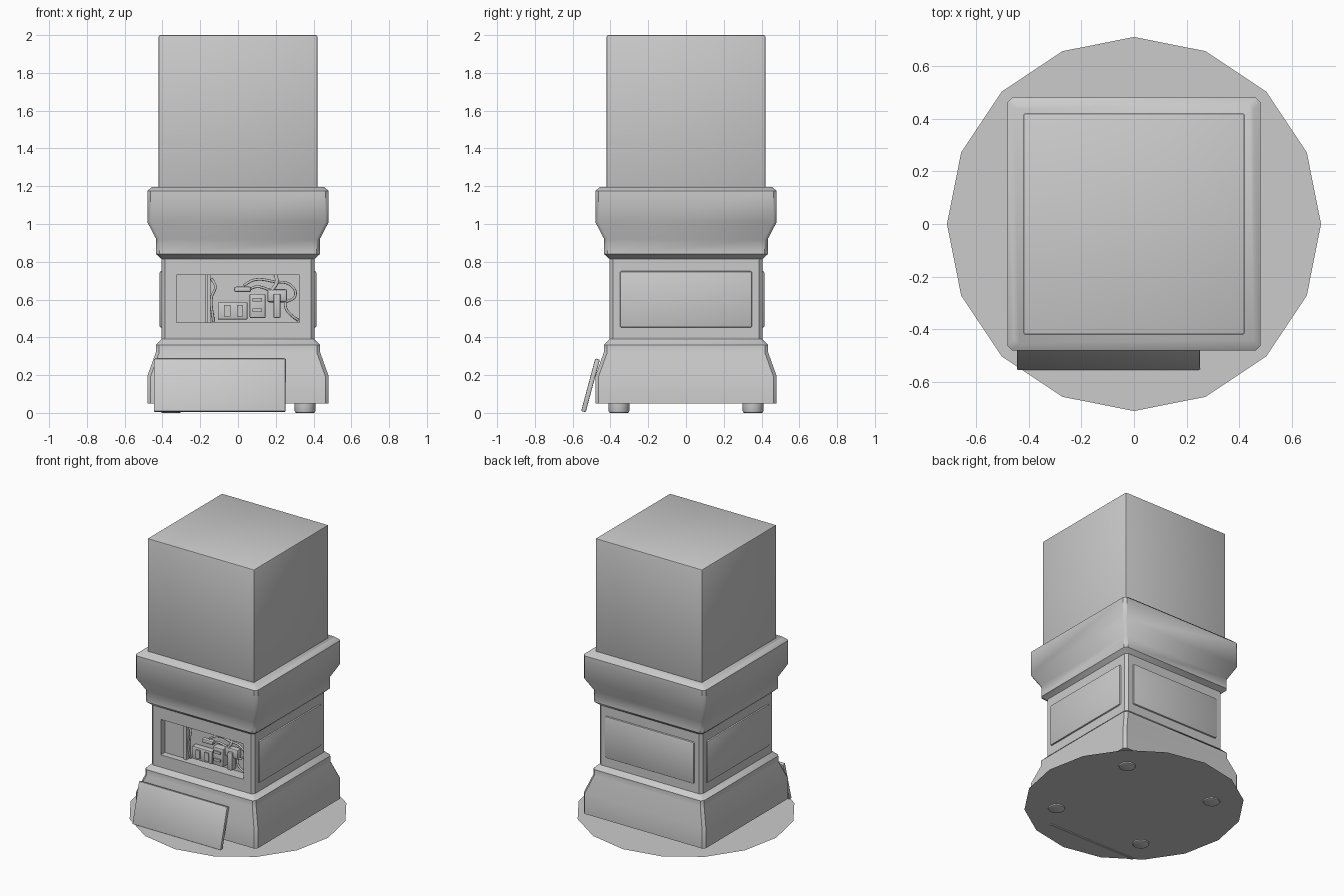
import bpy, bmesh, math
from mathutils import Matrix, Vector

if "Cube" in bpy.data.objects:
    bpy.data.objects.remove(bpy.data.objects["Cube"])

grey = bpy.data.materials.new("light grey")
grey.diffuse_color = (0.6, 0.6, 0.6, 1)
grey.use_nodes = True
grey.node_tree.nodes["Principled BSDF"].inputs["Base Color"].default_value = grey.diffuse_color


def finish(name, bm, smooth=True):
    bmesh.ops.recalc_face_normals(bm, faces=bm.faces)
    me = bpy.data.meshes.new(name)
    bm.to_mesh(me)
    bm.free()
    me.materials.append(grey)
    ob = bpy.data.objects.new(name, me)
    bpy.context.collection.objects.link(ob)
    if smooth:
        smooth_shade(ob)
    return ob


def smooth_shade(ob):
    bpy.ops.object.select_all(action='DESELECT')
    bpy.context.view_layer.objects.active = ob
    ob.select_set(True)
    bpy.ops.object.shade_smooth_by_angle(angle=math.radians(40))


def box(name, lo, hi, bevel=0.0, matrix=None):
    bm = bmesh.new()
    bmesh.ops.create_cube(bm, size=1)
    lo, hi = Vector(lo), Vector(hi)
    for v in bm.verts:
        v.co = (lo + hi) / 2 + v.co * (hi - lo)
    if bevel:
        bmesh.ops.bevel(bm, geom=bm.edges[:], offset=bevel, segments=2,
                        profile=0.5, affect='EDGES')
    if matrix:
        bm.transform(matrix)
    return finish(name, bm, bevel > 0)


def cable(name, pts, r=0.007):
    cu = bpy.data.curves.new(name, 'CURVE')
    cu.dimensions = '3D'
    cu.bevel_depth = r
    cu.bevel_resolution = 2
    cu.resolution_u = 6
    cu.use_fill_caps = True
    sp = cu.splines.new('BEZIER')
    sp.bezier_points.add(len(pts) - 1)
    for bp, p in zip(sp.bezier_points, pts):
        bp.co = p
        bp.handle_left_type = bp.handle_right_type = 'AUTO'
    cu.materials.append(grey)
    ob = bpy.data.objects.new(name, cu)
    bpy.context.collection.objects.link(ob)


# Pedestal: stacked square rings with small cut corners
profile = [(0.48, 0.05), (0.48, 0.195), (0.435, 0.32), (0.435, 0.36),
           (0.405, 0.39), (0.405, 0.815), (0.433, 0.84), (0.433, 0.92),
           (0.48, 1.01), (0.48, 1.175), (0.455, 1.197)]
bm = bmesh.new()
rings = []
for h, z in profile:
    c = h - 0.018
    pts = [(h, -c), (h, c), (c, h), (-c, h), (-h, c), (-h, -c), (-c, -h), (c, -h)]
    rings.append([bm.verts.new((x, y, z)) for x, y in pts])
for a, b in zip(rings, rings[1:]):
    for i in range(8):
        j = (i + 1) % 8
        bm.faces.new((a[i], a[j], b[j], b[i]))
bm.faces.new(rings[0][::-1])
bm.faces.new(rings[-1])
pedestal = finish("pedestal", bm, False)

# Service opening cut in the front
cutter = box("opening_cutter", (-0.325, -0.6, 0.478), (0.325, -0.325, 0.73))
cutter.hide_render = True
mod = pedestal.modifiers.new("opening", 'BOOLEAN')
mod.operation = 'DIFFERENCE'
mod.solver = 'EXACT'
mod.object = cutter
bpy.context.view_layer.objects.active = pedestal
bpy.ops.object.modifier_apply(modifier="opening")
bpy.data.objects.remove(cutter, do_unlink=True)
smooth_shade(pedestal)

# Cover panels on the other three sides
for name, turn in (("right", 90), ("back", 180), ("left", 270)):
    box(name + "_panel", (-0.35, -0.416, 0.452), (0.35, -0.39, 0.75), 0.01,
        Matrix.Rotation(math.radians(turn), 4, 'Z'))

# Removed front panel leaning against the base
lean = Matrix.Translation((-0.097, -0.555, 0.01)) @ Matrix.Rotation(math.radians(-15), 4, 'X')
box("leaning_panel", (-0.348, 0, 0), (0.348, 0.025, 0.288), 0.005, lean)

# Display cover
box("display_cover", (-0.42, -0.42, 1.19), (0.42, 0.42, 2.0), 0.008)

# Feet
for sx in (-1, 1):
    for sy in (-1, 1):
        bm = bmesh.new()
        bmesh.ops.create_cone(bm, cap_ends=True, segments=24, radius1=0.055,
                              radius2=0.055, depth=0.055,
                              matrix=Matrix.Translation((sx * 0.355, sy * 0.355, 0.0275)))
        rim = [e for e in bm.edges if all(v.co.z < 0.01 for v in e.verts)]
        bmesh.ops.bevel(bm, geom=rim, offset=0.01, segments=2, profile=0.5, affect='EDGES')
        finish("foot", bm)

# Thin sixteen-sided floor disc
bm = bmesh.new()
bmesh.ops.create_circle(bm, cap_ends=True, segments=16, radius=0.71,
                        matrix=Matrix.Translation((0, 0, 0.01)))
finish("floor_disc", bm, False)

# Fittings inside the opening
box("blank_housing", (-0.325, -0.36, 0.478), (-0.17, -0.32, 0.73))
box("housing_rail", (-0.165, -0.375, 0.478), (-0.145, -0.32, 0.73))
box("outlet_box", (-0.107, -0.365, 0.495), (0.05, -0.32, 0.585), 0.004)
for x in (-0.073, -0.005):
    box("outlet", (x, -0.373, 0.51), (x + 0.032, -0.36, 0.57))
box("switch_box", (0.062, -0.375, 0.503), (0.145, -0.32, 0.63), 0.004)
for z in (0.535, 0.59):
    box("switch", (0.077, -0.383, z), (0.127, -0.37, z + 0.018))
box("adapter", (0.155, -0.375, 0.585), (0.26, -0.33, 0.655), 0.012)
box("upright_plug", (0.188, -0.39, 0.503), (0.225, -0.34, 0.63), 0.006)
box("loose_plug", (-0.02, -0.385, 0.64), (0.07, -0.35, 0.668), 0.009)

# Wiring
cable("left_cable", [(-0.14, -0.35, 0.71), (-0.12, -0.36, 0.67),
                     (-0.14, -0.36, 0.61), (-0.13, -0.35, 0.485)])
cable("plug_cable", [(0.06, -0.368, 0.655), (0.10, -0.37, 0.668), (0.17, -0.36, 0.65)])
cable("upper_cable", [(0.03, -0.365, 0.675), (0.09, -0.36, 0.705), (0.19, -0.36, 0.695),
                      (0.28, -0.36, 0.675), (0.303, -0.36, 0.62), (0.25, -0.36, 0.585)])
cable("top_cable", [(0.20, -0.35, 0.73), (0.205, -0.365, 0.69), (0.18, -0.365, 0.65)], 0.01)
cable("lower_cable", [(0.25, -0.36, 0.60), (0.255, -0.365, 0.55),
                      (0.285, -0.36, 0.515), (0.32, -0.35, 0.49)])
